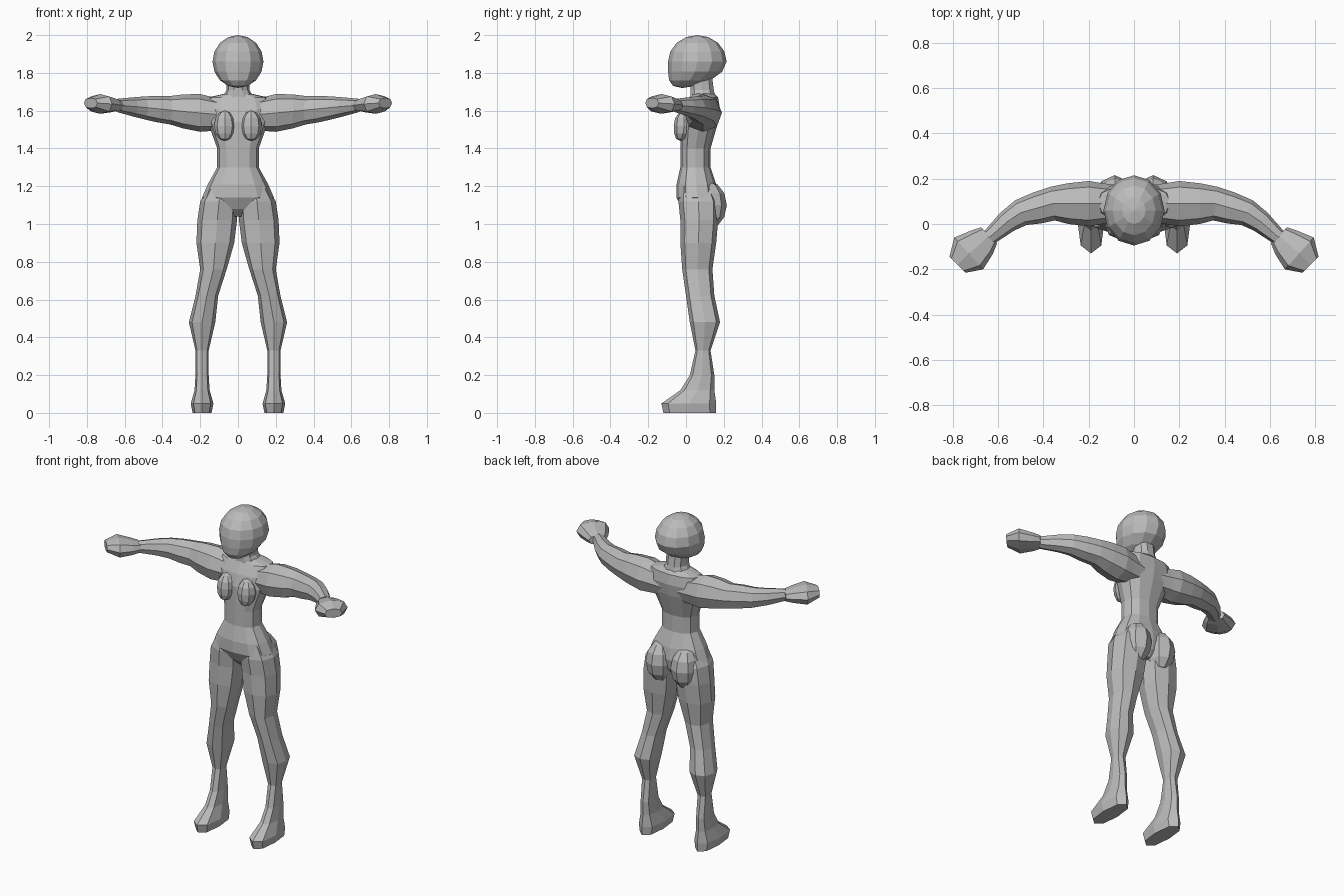
import bpy, bmesh, math
from mathutils import Vector, Matrix

cube = bpy.data.objects.get("Cube")
if cube:
    bpy.data.objects.remove(cube, do_unlink=True)

GREY = (0.5, 0.5, 0.5, 1)
clay = bpy.data.materials.new("plain grey")
clay.use_nodes = True
clay.diffuse_color = GREY
clay.node_tree.nodes["Principled BSDF"].inputs["Base Color"].default_value = GREY


def finish(name, bm, side):
    """Turn a bmesh into a flat shaded object, reflected when side is negative."""
    for vert in bm.verts:
        vert.co.x *= side
    bmesh.ops.recalc_face_normals(bm, faces=bm.faces)
    mesh = bpy.data.meshes.new(name)
    bm.to_mesh(mesh)
    bm.free()
    mesh.materials.append(clay)
    bpy.context.collection.objects.link(bpy.data.objects.new(name, mesh))


def soften(value, power):
    """Sine or cosine pushed outwards, for slightly boxy sections."""
    return math.copysign(abs(value) ** power, value)


def loft(name, frames, sides, power, side=1):
    """Skin a closed tube through frames of (centre, half axis u, half axis v)."""
    bm = bmesh.new()
    rings = []
    for centre, u, v in frames:
        ring = []
        for i in range(sides):
            angle = math.tau * i / sides
            across = u * soften(math.cos(angle), power)
            along = v * soften(math.sin(angle), power)
            ring.append(bm.verts.new(centre + across + along))
        rings.append(ring)
    for low, high in zip(rings, rings[1:]):
        for i in range(sides):
            j = (i + 1) % sides
            bm.faces.new((low[i], low[j], high[j], high[i]))
    bm.faces.new(rings[0])
    bm.faces.new(rings[-1])
    finish(name, bm, side)


def ball(name, centre, radii, segments, rings, lean=0, side=1):
    """Faceted ellipsoid whose lower half curves forward by lean."""
    bm = bmesh.new()
    bmesh.ops.create_uvsphere(bm, u_segments=segments, v_segments=rings, radius=1)
    bmesh.ops.scale(bm, vec=Vector(radii), verts=bm.verts)
    for vert in bm.verts:
        drop = min(vert.co.z / radii[2], 0)
        vert.co.y -= lean * drop * drop
    bmesh.ops.transform(bm, matrix=Matrix.Translation(centre), verts=bm.verts)
    finish(name, bm, side)


def stack(rows):
    """Level sections: height, middle x, half width, front y, back y."""
    return [(Vector((middle, (front + back) / 2, z)),
             Vector((half, 0, 0)),
             Vector((0, (back - front) / 2, 0)))
            for z, middle, half, front, back in rows]


def centred(rows):
    """Level sections on the centre line: height, half width, front y, back y."""
    return stack([(z, 0, half, front, back) for z, half, front, back in rows])


def limb(rows, flatness=1):
    """Sections square to a gently rising path: x, y, half width."""
    path = [Vector((x, y, 1.57 + 0.09 * x)) for x, y, half in rows]
    frames = []
    for i, row in enumerate(rows):
        half = row[-1]
        ahead = path[min(i + 1, len(path) - 1)] - path[max(i - 1, 0)]
        across = Vector((-ahead.y, ahead.x, 0)).normalized()
        frames.append((path[i], across * half, Vector((0, 0, half * flatness))))
    return frames


# Torso from crotch through hips, waist and chest to the shoulders
loft("torso", centred([
    (1.04, .03, .02, .13),
    (1.08, .12, -.02, .16),
    (1.14, .19, -.05, .17),
    (1.21, .16, -.05, .16),
    (1.3, .11, -.03, .13),
    (1.4, .11, -.03, .13),
    (1.54, .16, -.03, .17),
    (1.61, .18, -.01, .18),
    (1.67, .16, .02, .17),
    (1.69, .07, .03, .15),
]), 12, 0.85)

# Neck, flared where it meets the shoulders
loft("neck", centred([
    (1.66, .09, .02, .16),
    (1.71, .06, .02, .15),
    (1.78, .06, .02, .14),
]), 10, 0.85)

# Head with the chin pushed forward
ball("head", (0, .06, 1.86), (.135, .155, .14), 12, 8, lean=.08)

# Foot, ankle, calf, knee and thigh, from the sole up
LEG = [
    (0, .19, .05, -.12, .16),
    (.05, .19, .06, -.13, .16),
    (.12, .19, .04, -.03, .15),
    (.2, .19, .035, .02, .15),
    (.33, .19, .035, .05, .13),
    (.48, .19, .07, .02, .18),
    (.62, .165, .06, 0, .15),
    (.76, .13, .07, -.02, .14),
    (.9, .12, .1, -.03, .16),
    (1.02, .11, .105, -.03, .17),
    (1.12, .1, .1, -.04, .17),
    (1.2, .09, .06, -.03, .14),
]

# Shoulder, upper arm, elbow, forearm and wrist
ARM = [
    (.06, .09, .08),
    (.14, .09, .09),
    (.2, .09, .1),
    (.29, .09, .09),
    (.36, .09, .075),
    (.43, .07, .07),
    (.5, .05, .06),
    (.56, .01, .05),
    (.64, -.06, .035),
]

# Closed mitten, widest at the knuckles
HAND = [
    (.64, -.05, .05),
    (.67, -.08, .07),
    (.73, -.13, .095),
    (.78, -.18, .05),
]

# Paired parts, shaped on the left and reflected to the right
for label, side in (("left", 1), ("right", -1)):
    loft(label + "_leg", stack(LEG), 8, 0.8, side)
    loft(label + "_arm", limb(ARM), 8, 0.9, side)
    loft(label + "_hand", limb(HAND, flatness=0.55), 8, 0.8, side)
    ball(label + "_breast", (.07, -.01, 1.52), (.057, .055, .08), 8, 6, lean=.02, side=side)
    ball(label + "_buttock", (.085, .12, 1.1), (.085, .096, .125), 8, 6, side=side)
